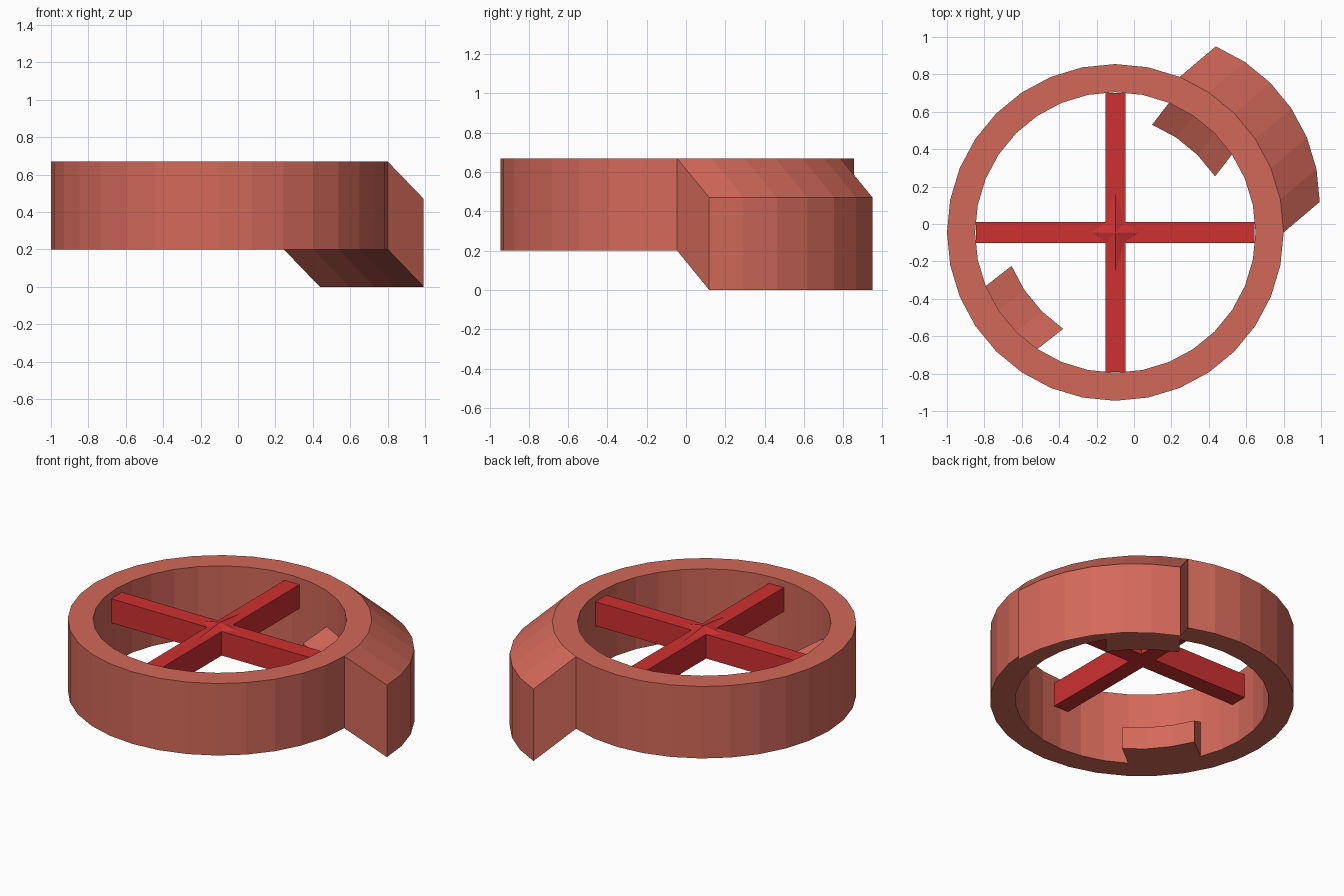
import bpy, bmesh, math
from mathutils import Vector

if "Cube" in bpy.data.objects:
    bpy.data.objects.remove(bpy.data.objects["Cube"])

CX, CY = -0.1, -0.045
N, R_OUT, R_IN = 32, 0.9, 0.75
Z0, ZM, Z1 = 0.2, 0.435, 0.67


def material(name, colour):
    m = bpy.data.materials.new(name)
    m.diffuse_color = (*colour, 1)
    m.use_nodes = True
    m.node_tree.nodes["Principled BSDF"].inputs["Base Color"].default_value = m.diffuse_color
    return m


def finish(bm, name, mat):
    bmesh.ops.recalc_face_normals(bm, faces=bm.faces[:])
    me = bpy.data.meshes.new(name)
    bm.to_mesh(me)
    bm.free()
    ob = bpy.data.objects.new(name, me)
    ob.location = (CX, CY, 0)
    me.materials.append(mat)
    bpy.context.collection.objects.link(ob)
    return ob


coral = material("coral", (0.65, 0.14, 0.10))
red = material("red", (0.62, 0.03, 0.03))

# Ring: revolved rectangle with a loop halfway up the inner wall
bm = bmesh.new()
profile = [(R_OUT, Z0), (R_OUT, Z1), (R_IN, Z1), (R_IN, ZM), (R_IN, Z0)]
rows = []
for i in range(N):
    a = 2 * math.pi * i / N
    rows.append([bm.verts.new((r * math.cos(a), r * math.sin(a), z)) for r, z in profile])
K = len(profile)
walls = {}
for i in range(N):
    p, q = rows[i], rows[(i + 1) % N]
    for j in range(K):
        k = (j + 1) % K
        walls[i, j] = bm.faces.new((p[j], q[j], q[k], p[k]))
bmesh.ops.recalc_face_normals(bm, faces=bm.faces[:])


def pull(segments, side, offset, squash=1.0):
    """Extrude part of one wall, flattening it towards the ring's base."""
    faces = [walls[i, side] for i in segments]
    out = bmesh.ops.extrude_face_region(bm, geom=faces)
    for v in out["geom"]:
        if isinstance(v, bmesh.types.BMVert):
            v.co.z = Z0 + (v.co.z - Z0) * squash
            v.co += Vector(offset)
    left = [f for f in faces if f.is_valid]
    if left:
        bmesh.ops.delete(bm, geom=left, context='FACES_ONLY')


pull(range(0, 6), 0, (0.193, 0.163, -0.2))            # outer spout
pull(range(3, 6), 3, (-0.09, -0.117, 0), 0.62)        # inner back tab
pull(range(18, 21), 3, (0.138, 0.108, 0), 0.62)       # inner front tab
finish(bm, "ring_body", coral)

# Cross bars
for name, sx, sy in (("cross_bar_x", 1.49, 0.113), ("cross_bar_y", 0.107, 1.49)):
    bm = bmesh.new()
    bmesh.ops.create_cube(bm, size=1)
    bmesh.ops.scale(bm, vec=(sx, sy, 0.157), verts=bm.verts[:])
    bmesh.ops.translate(bm, vec=(0, 0, 0.548), verts=bm.verts[:])
    finish(bm, name, red)

# Shallow four-pointed peak where the bars meet
bm = bmesh.new()
outline = [(0.13, 0), (0.05, 0.05), (0, 0.21), (-0.05, 0.05),
           (-0.13, 0), (-0.05, -0.05), (0, -0.21), (0.05, -0.05)]
rim = [bm.verts.new((x, y, 0.6265)) for x, y in outline]
tops = bm.verts.new((0, 0, 0.65))
bm.faces.new(rim)
for i in range(8):
    bm.faces.new((rim[i], rim[(i + 1) % 8], tops))
finish(bm, "cross_peak", red)
